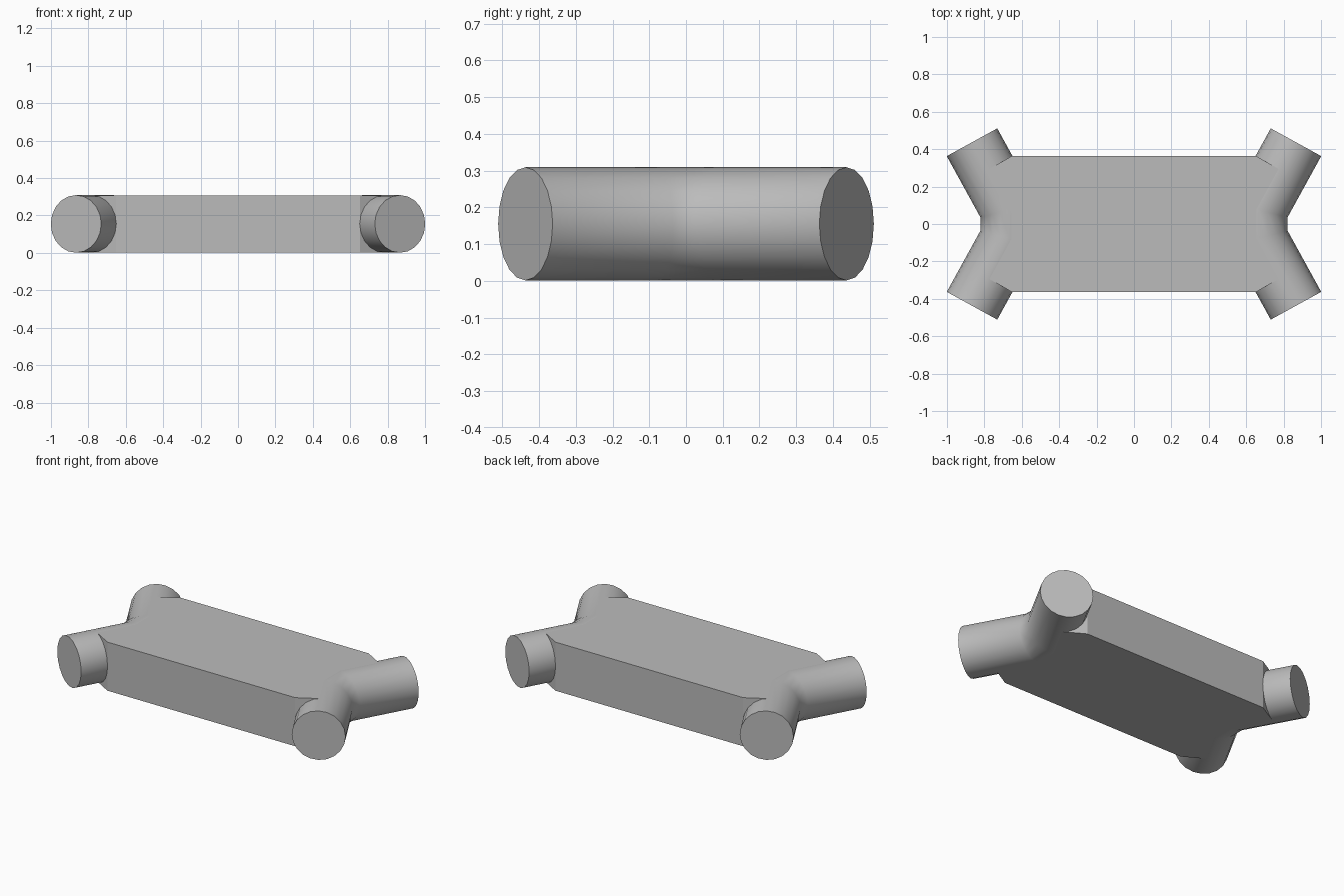
import bpy, bmesh, math
from mathutils import Vector

cube = bpy.data.objects.get("Cube")
if cube:
    bpy.data.objects.remove(cube, do_unlink=True)

grey = bpy.data.materials.new("plain grey")
grey.use_nodes = True
GREY = (0.5, 0.5, 0.5, 1)
grey.diffuse_color = GREY
grey.node_tree.nodes["Principled BSDF"].inputs["Base Color"].default_value = GREY

RADIUS, MID, SIDES = 0.154, 0.155, 20
TIP, BEND = Vector((0.866, 0.437)), Vector((0.667, 0.075))


def add_object(name, bm):
    bmesh.ops.recalc_face_normals(bm, faces=bm.faces)
    mesh = bpy.data.meshes.new(name)
    bm.to_mesh(mesh)
    bm.free()
    mesh.materials.append(grey)
    obj = bpy.data.objects.new(name, mesh)
    bpy.context.collection.objects.link(obj)
    return obj


def bent_tube(name, side):
    """Round tube swept along a mitred path, closed at both tips."""
    path = [Vector((side * p.x, s * p.y)) for p, s in
            ((TIP, -1), (BEND, -1), (BEND, 1), (TIP, 1))]
    dirs = [(b - a).normalized() for a, b in zip(path, path[1:])]
    bm = bmesh.new()
    rings = []
    for i, p in enumerate(path):
        before, after = dirs[max(i - 1, 0)], dirs[min(i, len(dirs) - 1)]
        tangent = (before + after).normalized()
        across = Vector((tangent.y, -tangent.x)) / tangent.dot(before)
        ring = []
        for k in range(SIDES):
            a = math.tau * k / SIDES
            q = p + across * RADIUS * math.cos(a)
            ring.append(bm.verts.new((q.x, q.y, MID + RADIUS * math.sin(a))))
        rings.append(ring)
    for r, s in zip(rings, rings[1:]):
        for k in range(SIDES):
            n = (k + 1) % SIDES
            bm.faces.new((r[k], r[n], s[n], s[k]))
    bm.faces.new(rings[0])
    bm.faces.new(rings[-1])
    obj = add_object(name, bm)
    bpy.ops.object.select_all(action="DESELECT")
    obj.select_set(True)
    bpy.context.view_layer.objects.active = obj
    bpy.ops.object.shade_smooth_by_angle(angle=math.radians(40))


# Tubes at both ends
bent_tube("left_tube", 1)
bent_tube("right_tube", -1)

# Slab whose ends follow the tube centre lines
quarter = [(0.652, 0.364), (0.784, 0.288), (BEND.x, BEND.y)]
outline = quarter + [(x, -y) for x, y in reversed(quarter)]
outline += [(-x, -y) for x, y in quarter] + [(-x, y) for x, y in reversed(quarter)]
bm = bmesh.new()
base = bm.faces.new([bm.verts.new((x, y, 0.002)) for x, y in outline])
top = bmesh.ops.extrude_face_region(bm, geom=[base])["geom"]
bmesh.ops.translate(bm, vec=(0, 0, 0.305),
                    verts=[v for v in top if isinstance(v, bmesh.types.BMVert)])
add_object("slab", bm)
